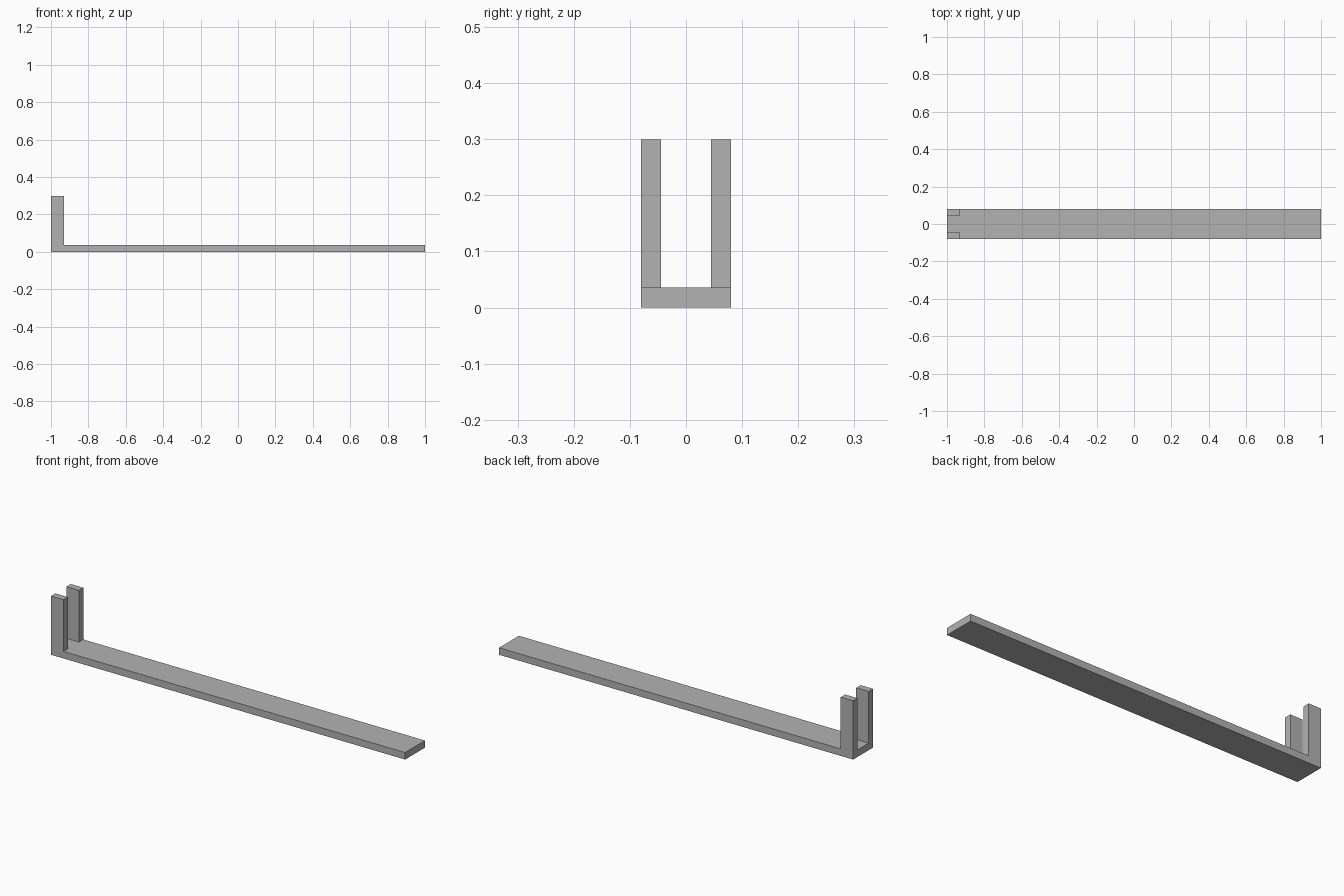
import bpy
import bmesh
import math
from mathutils import Matrix, Vector

default_cube = bpy.data.objects.get("Cube")
if default_cube:
    bpy.data.objects.remove(default_cube, do_unlink=True)

LENGTH, WIDTH, THICK = 2.0, 0.16, 0.036
PRONG_X, PRONG_Y, HEIGHT = -0.93, 0.045, 0.3

# Plain grey material
grey = bpy.data.materials.new("plain grey")
grey.use_nodes = True
colour = (0.45, 0.45, 0.45, 1)
grey.diffuse_color = colour
grey.node_tree.nodes["Principled BSDF"].inputs["Base Color"].default_value = colour

# Long flat bar
bm = bmesh.new()
bmesh.ops.create_cube(bm, size=1, matrix=Matrix.Translation((0, 0, THICK / 2))
                      @ Matrix.Diagonal((LENGTH, WIDTH, THICK, 1)))

# Cut the outlines of the two prongs into the bar
for point, normal in (((PRONG_X, 0, 0), (1, 0, 0)),
                      ((0, PRONG_Y, 0), (0, 1, 0)),
                      ((0, -PRONG_Y, 0), (0, 1, 0))):
    bmesh.ops.bisect_plane(bm, geom=bm.verts[:] + bm.edges[:] + bm.faces[:],
                           plane_co=point, plane_no=normal)

# Raise the two corner faces into upright prongs
bm.normal_update()
corners = []
for face in bm.faces:
    centre = face.calc_center_median()
    if face.normal.z > 0.9 and centre.x < PRONG_X and abs(centre.y) > PRONG_Y:
        corners.append(face)
raised = bmesh.ops.extrude_discrete_faces(bm, faces=corners)["faces"]
bmesh.ops.translate(bm, verts=[v for f in raised for v in f.verts],
                    vec=Vector((0, 0, HEIGHT - THICK)))

# Merge the coplanar pieces into clean flat faces
bmesh.ops.dissolve_limit(bm, angle_limit=math.radians(1),
                         verts=bm.verts[:], edges=bm.edges[:])
bmesh.ops.recalc_face_normals(bm, faces=bm.faces[:])

mesh = bpy.data.meshes.new("bar_with_prongs")
bm.to_mesh(mesh)
bm.free()
mesh.materials.append(grey)
bar = bpy.data.objects.new("bar_with_prongs", mesh)
bpy.context.collection.objects.link(bar)
